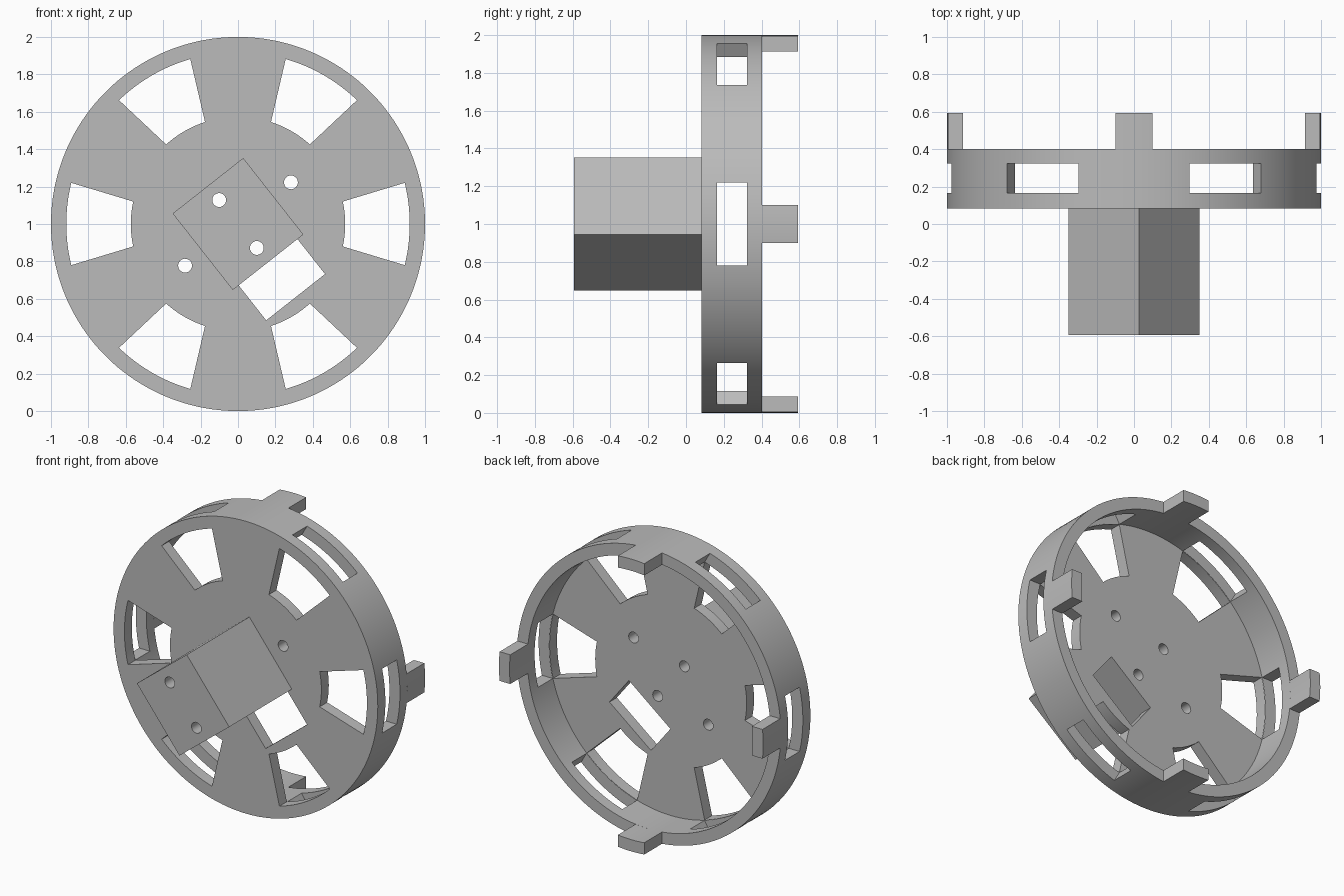
import bpy, bmesh
from math import sin, cos, pi, radians, asin
from mathutils import Matrix, Vector

if "Cube" in bpy.data.objects:
    bpy.data.objects.remove(bpy.data.objects["Cube"])

grey = bpy.data.materials.new("plain grey")
grey.use_nodes = True
grey.diffuse_color = (0.5, 0.5, 0.5, 1)
grey.node_tree.nodes["Principled BSDF"].inputs["Base Color"].default_value = grey.diffuse_color

FRONT, FLOOR, RIM, BACK, NOSE = 0.083, 0.163, 0.402, 0.594, -0.594
R_OUT, R_IN = 1.0, 0.92
TILT = radians(38.2)


def prism(name, outline, y0, y1, turn=0.0):
    """Extrude an (x, z) outline along y, turned about the wheel axis."""
    bm = bmesh.new()
    face = bm.faces.new([bm.verts.new((x, y0, z)) for x, z in outline])
    ext = bmesh.ops.extrude_face_region(bm, geom=[face])
    moved = [v for v in ext["geom"] if isinstance(v, bmesh.types.BMVert)]
    bmesh.ops.translate(bm, verts=moved, vec=(0, y1 - y0, 0))
    bmesh.ops.recalc_face_normals(bm, faces=bm.faces)
    bm.transform(Matrix.Translation((0, 0, 1)) @ Matrix.Rotation(-turn, 4, "Y"))
    mesh = bpy.data.meshes.new(name)
    bm.to_mesh(mesh)
    bm.free()
    mesh.materials.append(grey)
    ob = bpy.data.objects.new(name, mesh)
    bpy.context.scene.collection.objects.link(ob)
    return ob


def circle(r, n, cx=0.0, cz=0.0):
    return [(cx + r * cos(2 * pi * i / n), cz + r * sin(2 * pi * i / n)) for i in range(n)]


def rect(x0, x1, z0, z1):
    return [(x0, z0), (x1, z0), (x1, z1), (x0, z1)]


def sector(r0, r1, half0, half1, n=16):
    """Inner and outer arcs with the given half widths, facing +x."""
    def arc(r, half):
        a = asin(half / r)
        return [(r * cos(t), r * sin(t)) for t in (-a + 2 * a * i / n for i in range(n + 1))]
    return arc(r1, half1) + arc(r0, half0)[::-1]


def carve(target, cutters):
    for cutter in cutters:
        cutter.hide_render = True
        mod = target.modifiers.new("cut", "BOOLEAN")
        mod.operation, mod.solver, mod.object = "DIFFERENCE", "EXACT", cutter
    bpy.context.view_layer.update()
    baked = bpy.data.meshes.new_from_object(
        target.evaluated_get(bpy.context.evaluated_depsgraph_get()))
    target.modifiers.clear()
    target.data = baked
    for cutter in cutters:
        bpy.data.objects.remove(cutter)


def bolt_holes():
    spots = [(0.36, 0), (-0.36, 0), (0, 0.163), (0, -0.163)]
    return [prism("hole", circle(0.037, 32, u, v), -1, 1, TILT) for u, v in spots]


# Wheel: a shallow drum with face windows, rim windows, bolt holes and a slot
wheel = prism("wheel_drum", circle(R_OUT, 180), FRONT, RIM)
cuts = [prism("cavity", circle(R_IN, 180), FLOOR, 1)]
for i in range(6):
    turn = i * pi / 3
    cuts.append(prism("face_window", sector(0.573, R_IN - 0.002, 0.12, 0.22), -0.2, 0.25, turn))
    cuts.append(prism("rim_window", rect(0.8, 1.1, -0.22, 0.22), FLOOR + 0.002, 0.323, turn))
cuts.append(prism("slot", rect(-0.2, 0.2, -0.498, -0.26), -0.3, 0.3, TILT))
carve(wheel, cuts + bolt_holes())

# Motor block on the front face, with two of the holes running through it
block = prism("front_block", rect(-0.24, 0.24, -0.26, 0.26), NOSE, FRONT, TILT)
carve(block, bolt_holes())

# Four locking tabs on the back edge of the rim
tabs = [prism("rim_tab", sector(R_IN, R_OUT, 0.1, 0.1, 8), RIM, BACK, i * pi / 2)
        for i in range(4)]

# Smooth the curved walls, keep the corners crisp
bpy.ops.object.select_all(action="DESELECT")
for ob in [wheel, block] + tabs:
    ob.select_set(True)
bpy.context.view_layer.objects.active = wheel
bpy.ops.object.shade_smooth_by_angle(angle=radians(30))
